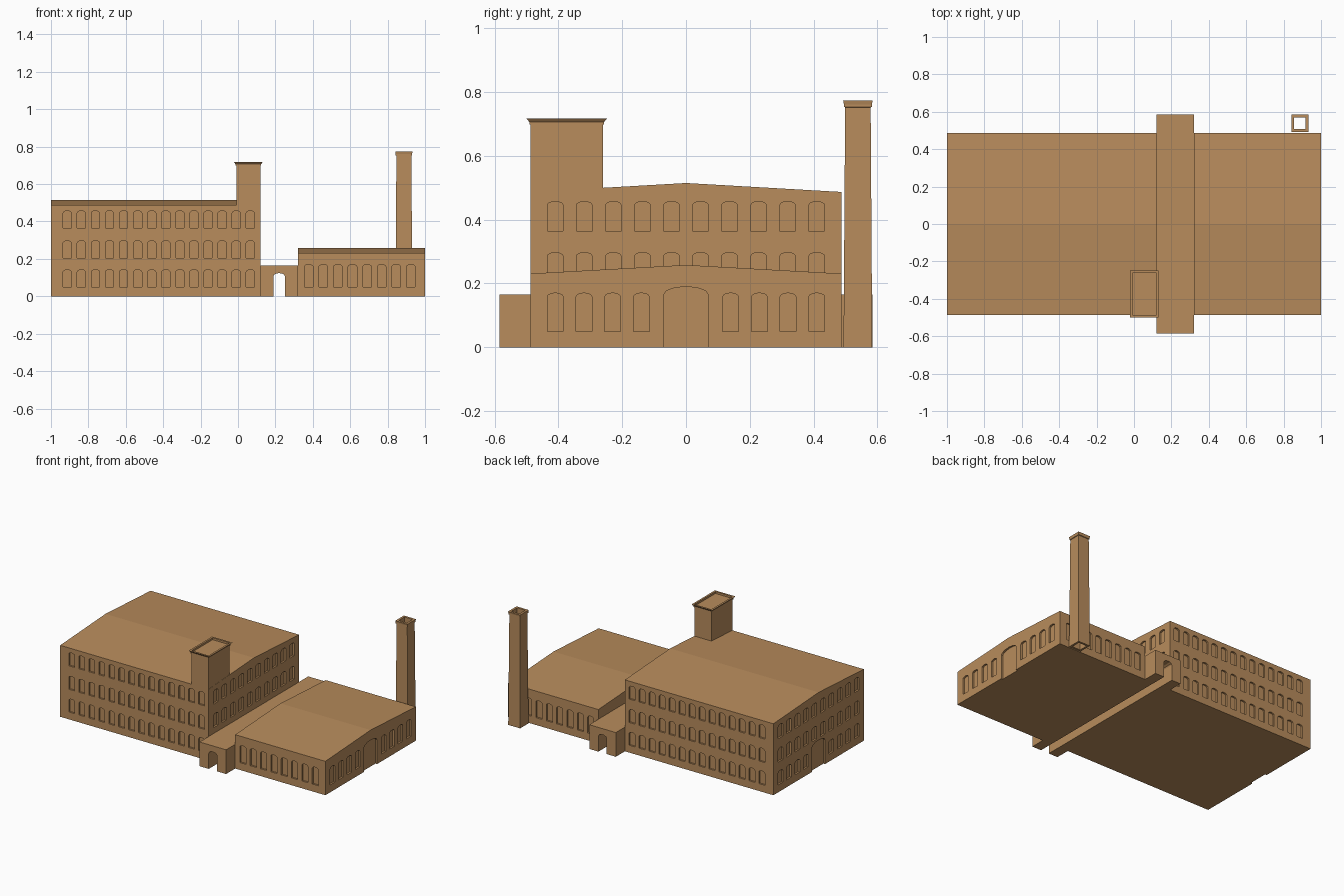
import bpy, bmesh, math
from mathutils import Vector

if "Cube" in bpy.data.objects:
    bpy.data.objects.remove(bpy.data.objects["Cube"])

brick = bpy.data.materials.new("tan brick")
brick.diffuse_color = (0.479, 0.262, 0.107, 1)
brick.use_nodes = True
brick.node_tree.nodes["Principled BSDF"].inputs["Base Color"].default_value = brick.diffuse_color


def finish(bm, name):
    bmesh.ops.recalc_face_normals(bm, faces=bm.faces[:])
    me = bpy.data.meshes.new(name)
    bm.to_mesh(me)
    bm.free()
    ob = bpy.data.objects.new(name, me)
    bpy.context.collection.objects.link(ob)
    me.materials.append(brick)
    return ob


def prism(bm, pts, vec):
    """Closed solid: polygon swept along vec."""
    a = [bm.verts.new(p) for p in pts]
    b = [bm.verts.new(Vector(p) + Vector(vec)) for p in pts]
    n = len(a)
    bm.faces.new(a)
    bm.faces.new(b[::-1])
    for i in range(n):
        bm.faces.new((a[i], a[(i + 1) % n], b[(i + 1) % n], b[i]))


def loft(name, cx, cy, hx, hy, rings, hollow=False):
    """Stack of rectangles; each ring is (outset, z)."""
    bm = bmesh.new()
    loops = [[bm.verts.new((cx + sx * (hx + o), cy + sy * (hy + o), z))
              for sx, sy in ((-1, -1), (1, -1), (1, 1), (-1, 1))] for o, z in rings]
    pairs = list(zip(loops, loops[1:]))
    if hollow:
        pairs.append((loops[-1], loops[0]))
    else:
        bm.faces.new(loops[0])
        bm.faces.new(loops[-1])
    for a, b in pairs:
        for i in range(4):
            j = (i + 1) % 4
            bm.faces.new((a[i], a[j], b[j], b[i]))
    return finish(bm, name)


def arch(c, w, z0, z1, rise, n=6):
    """Outline (u, z) with a shallow curved head."""
    pts = [(c - w / 2, z0), (c + w / 2, z0)]
    for i in range(n + 1):
        t = math.pi * i / n
        pts.append((c + w / 2 * math.cos(t), z1 - rise + rise * math.sin(t)))
    return pts


def recess(bm, side, plane, outline, depth=0.012):
    """Cutter for a wall facing side ('x' or 'y') at the given plane."""
    s = 1 if plane[1] > 0 else -1
    p = plane[0]
    if side == 'y':
        prism(bm, [(u, p - s * depth, z) for u, z in outline], (0, s * (depth + 0.03), 0))
    else:
        prism(bm, [(p - s * depth, u, z) for u, z in outline], (s * (depth + 0.03), 0, 0))


def cut(ob, bm):
    cutter = finish(bm, "opening_cutter")
    cutter.hide_render = True
    m = ob.modifiers.new("openings", 'BOOLEAN')
    m.operation = 'DIFFERENCE'
    m.solver = 'EXACT'
    m.object = cutter
    bpy.context.view_layer.objects.active = ob
    bpy.ops.object.modifier_apply(modifier=m.name)
    bpy.data.objects.remove(cutter)


def hall(name, x0, x1, eave, ridge):
    bm = bmesh.new()
    d = 0.487
    prism(bm, [(x0, -d, 0), (x0, d, 0), (x0, d, eave), (x0, 0, ridge), (x0, -d, eave)],
          (x1 - x0, 0, 0))
    return finish(bm, name)


D = 0.487
ENDS = [-0.41 + 0.0911 * i for i in range(10)]

# main three-storey hall
main = hall("main_hall", -1.0, 0.12, 0.487, 0.515)
bm = bmesh.new()
for f, z0 in enumerate((0.05, 0.205, 0.365)):
    z1 = z0 + 0.092
    for i in range(14):
        for s in (-1, 1):
            recess(bm, 'y', (s * D, s), arch(-0.913 + 0.0753 * i, 0.044, z0, z1, 0.012))
    for i, y in enumerate(ENDS):
        if f or i not in (4, 5):
            recess(bm, 'x', (-1.0, -1), arch(y, 0.05, z0, z1, 0.012))
        if f:
            recess(bm, 'x', (0.12, 1), arch(y, 0.05, z0, z1, 0.012))
recess(bm, 'x', (-1.0, -1), [(u, max(z, -0.02)) for u, z in arch(0, 0.14, -0.02, 0.19, 0.025)])
cut(main, bm)

# low single-storey hall
low = hall("low_hall", 0.32, 1.0, 0.231, 0.258)
bm = bmesh.new()
for i in range(8):
    for s in (-1, 1):
        recess(bm, 'y', (s * D, s), arch(0.378 + 0.078 * i, 0.046, 0.05, 0.17, 0.012))
for y in (0.14, 0.23, 0.32, 0.41):
    for s in (-1, 1):
        recess(bm, 'x', (1.0, 1), arch(s * y, 0.05, 0.05, 0.17, 0.012))
recess(bm, 'x', (1.0, 1), arch(0, 0.14, -0.02, 0.19, 0.025))
cut(low, bm)

# link building with an arched passage running through it
bm = bmesh.new()
outline = [(0.12, 0), (0.12, 0.165), (0.32, 0.165), (0.32, 0)]
passage = arch(0.22, 0.062, 0, 0.124, 0.018)
outline += passage[1:] + passage[:1]
prism(bm, [(x, -0.585, z) for x, z in outline], (0, 1.17, 0))
finish(bm, "link_passage")

# stair tower with flared cornice and sunken roof
loft("stair_tower", 0.055, -0.374, 0.064, 0.113,
     [(0, 0.48), (0, 0.698), (0.004, 0.698), (0.004, 0.706), (0.013, 0.717),
      (0.0, 0.717), (0.0, 0.704)])

# hollow tapering chimney
loft("chimney", 0.887, 0.539, 0.045, 0.045,
     [(0, 0), (-0.005, 0.752), (-0.001, 0.754), (-0.001, 0.762), (0.001, 0.773),
      (-0.014, 0.773), (-0.014, 0)], hollow=True)
